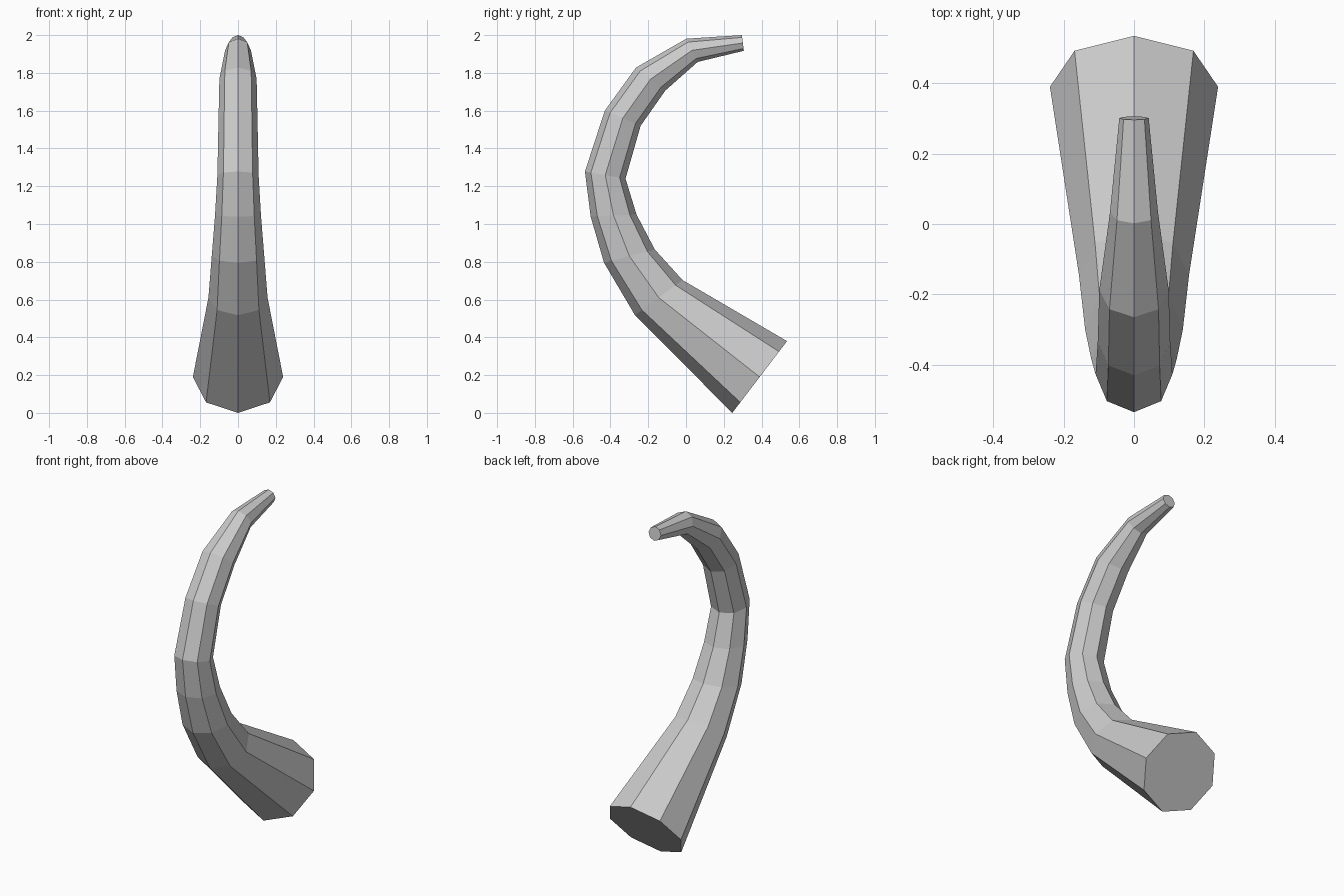
import bpy, bmesh, math
from mathutils import Vector

if "Cube" in bpy.data.objects:
    bpy.data.objects.remove(bpy.data.objects["Cube"])

SIDES = 8
# Cross-sections in the y-z plane: outer edge (y, z), inner edge (y, z)
RINGS = [
    (0.245, 0.000, 0.535, 0.380),
    (-0.270, 0.517, -0.018, 0.703),
    (-0.434, 0.795, -0.165, 0.865),
    (-0.505, 1.040, -0.262, 1.050),
    (-0.535, 1.278, -0.320, 1.240),
    (-0.430, 1.600, -0.240, 1.520),
    (-0.265, 1.828, -0.110, 1.706),
    (0.002, 1.981, 0.062, 1.858),
    (0.296, 2.000, 0.306, 1.917),
]

bm = bmesh.new()


def add_ring(oy, oz, iy, iz):
    """Octagonal section with a corner on the outer and inner edge."""
    outer, inner = Vector((0, oy, oz)), Vector((0, iy, iz))
    centre, arm = (outer + inner) / 2, (outer - inner) / 2
    side = Vector((arm.length, 0, 0))
    angles = [2 * math.pi * i / SIDES for i in range(SIDES)]
    return [bm.verts.new(centre + arm * math.cos(a) + side * math.sin(a)) for a in angles]


# Tapered curved body
rings = [add_ring(*r) for r in RINGS]
for a, b in zip(rings, rings[1:]):
    for i in range(SIDES):
        j = (i + 1) % SIDES
        bm.faces.new((a[i], a[j], b[j], b[i]))

# Flat base and tip
bm.faces.new(rings[0])
bm.faces.new(rings[-1])
bmesh.ops.recalc_face_normals(bm, faces=bm.faces[:])

mesh = bpy.data.meshes.new("curved_horn")
bm.to_mesh(mesh)
bm.free()
bpy.context.collection.objects.link(bpy.data.objects.new("curved_horn", mesh))
